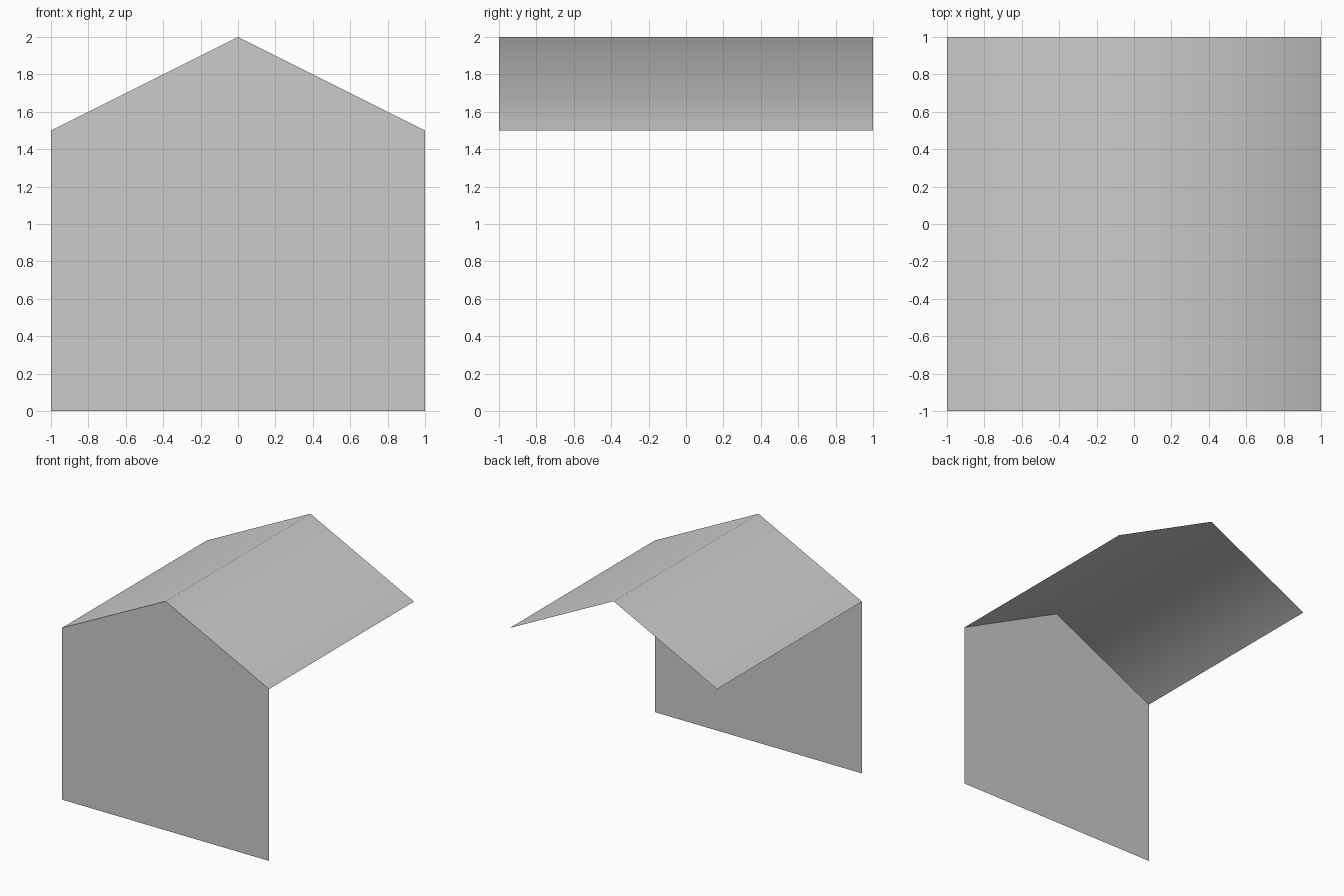
import bpy

cube = bpy.data.objects.get("Cube")
if cube:
    bpy.data.objects.remove(cube, do_unlink=True)

HALF, EAVE, RIDGE = 1.0, 1.5, 2.0

grey = bpy.data.materials.new("light_grey")
grey.use_nodes = True
colour = (0.6, 0.6, 0.6, 1)
grey.diffuse_color = colour
grey.node_tree.nodes["Principled BSDF"].inputs["Base Color"].default_value = colour


def add_sheet(name, verts, faces, smooth=False):
    mesh = bpy.data.meshes.new(name)
    mesh.from_pydata(verts, [], faces)
    mesh.materials.append(grey)
    for poly in mesh.polygons:
        poly.use_smooth = smooth
    obj = bpy.data.objects.new(name, mesh)
    bpy.context.collection.objects.link(obj)
    return obj


# Gable outline shared by the wall and the roof
gable = [(-HALF, EAVE), (0, RIDGE), (HALF, EAVE)]

# Front gable wall, a single sheet facing forward
outline = [(-HALF, 0), (HALF, 0)] + gable[::-1]
add_sheet("front_wall", [(x, -HALF, z) for x, z in outline], [range(len(outline))])

# Pitched roof sheet, shaded smoothly over the ridge
roof_verts = [(x, y, z) for y in (-HALF, HALF) for x, z in gable]
n = len(gable)
roof_faces = [(i, i + 1, i + 1 + n, i + n) for i in range(n - 1)]
add_sheet("roof", roof_verts, roof_faces, smooth=True)
